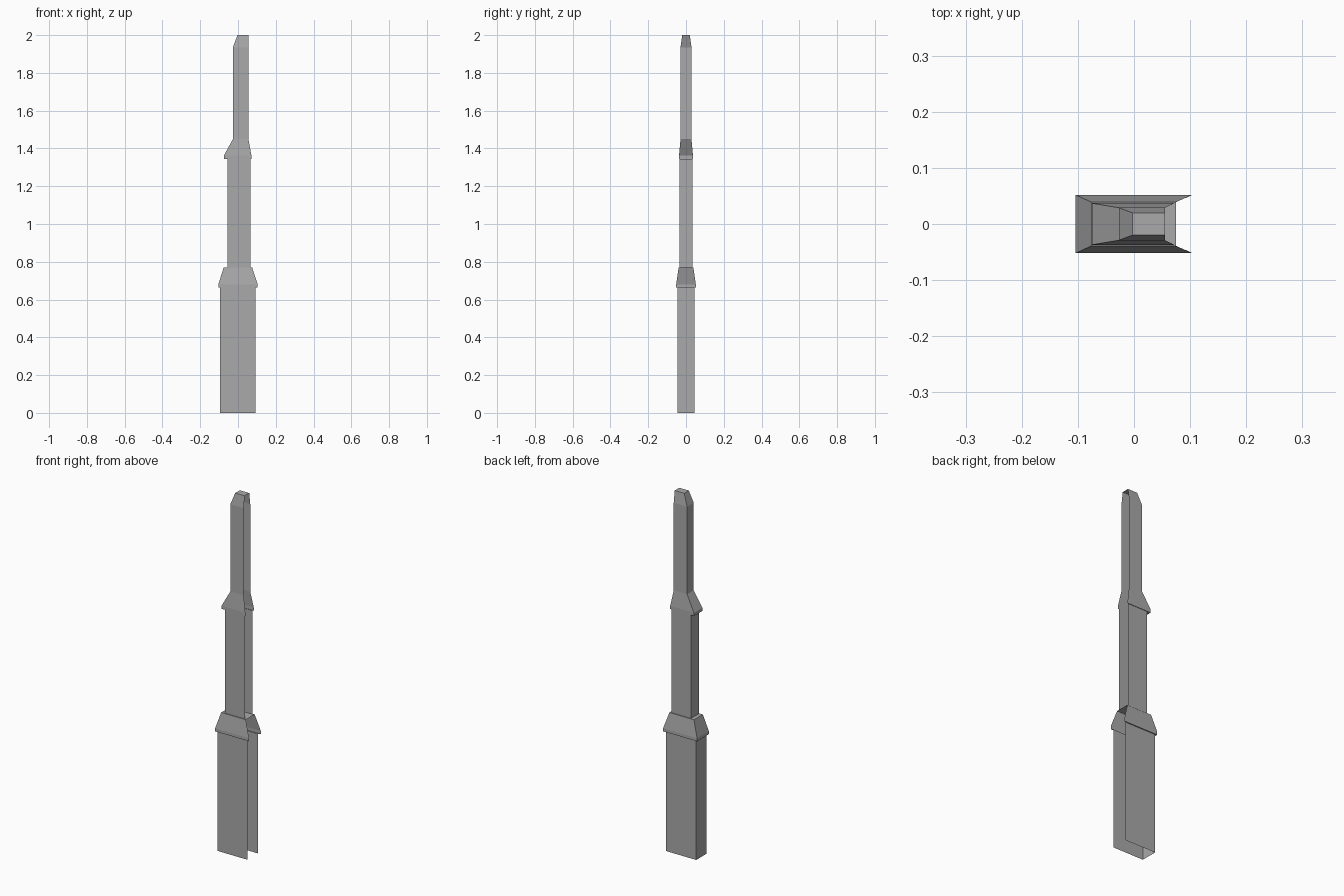
import bpy

cube = bpy.data.objects.get("Cube")
if cube:
    bpy.data.objects.remove(cube, do_unlink=True)

grey = bpy.data.materials.new("mid grey")
grey.use_nodes = True
colour = (0.4, 0.4, 0.4, 1)
grey.diffuse_color = colour
grey.node_tree.nodes["Principled BSDF"].inputs["Base Color"].default_value = colour


def open_shell(name, rings, cap=False):
    """Loft three-walled rings (x_min, x_max, half_y, z), left open on the +x side."""
    verts, faces = [], []
    for x0, x1, hy, z in rings:
        verts += [(x1, hy, z), (x0, hy, z), (x0, -hy, z), (x1, -hy, z)]
    for r in range(len(rings) - 1):
        for i in range(3):
            a = r * 4 + i
            faces.append((a, a + 1, a + 5, a + 4))
    if cap:
        n = len(verts)
        faces.append((n - 4, n - 3, n - 2, n - 1))
    mesh = bpy.data.meshes.new(name)
    mesh.from_pydata(verts, [], faces)
    mesh.materials.append(grey)
    obj = bpy.data.objects.new(name, mesh)
    bpy.context.collection.objects.link(obj)
    return obj


# Wide base column
open_shell("base_column", [(-0.095, 0.092, 0.046, 0), (-0.095, 0.092, 0.046, 0.663)])

# Lower collar: underside ledge, short lip, slope and flat top
open_shell("lower_collar", [
    (-0.095, 0.092, 0.046, 0.663),
    (-0.104, 0.104, 0.052, 0.663),
    (-0.104, 0.104, 0.052, 0.68),
    (-0.076, 0.075, 0.039, 0.77)], cap=True)

# Middle column
open_shell("middle_column", [(-0.055, 0.066, 0.034, 0.77), (-0.055, 0.066, 0.034, 1.345)])

# Upper collar
open_shell("upper_collar", [
    (-0.055, 0.066, 0.034, 1.345),
    (-0.075, 0.071, 0.037, 1.345),
    (-0.075, 0.071, 0.037, 1.362),
    (-0.027, 0.055, 0.029, 1.45)])

# Upper column with its tapered, closed tip
open_shell("upper_column", [
    (-0.027, 0.055, 0.029, 1.45),
    (-0.027, 0.055, 0.029, 1.935),
    (-0.003, 0.055, 0.020, 2.0)], cap=True)
